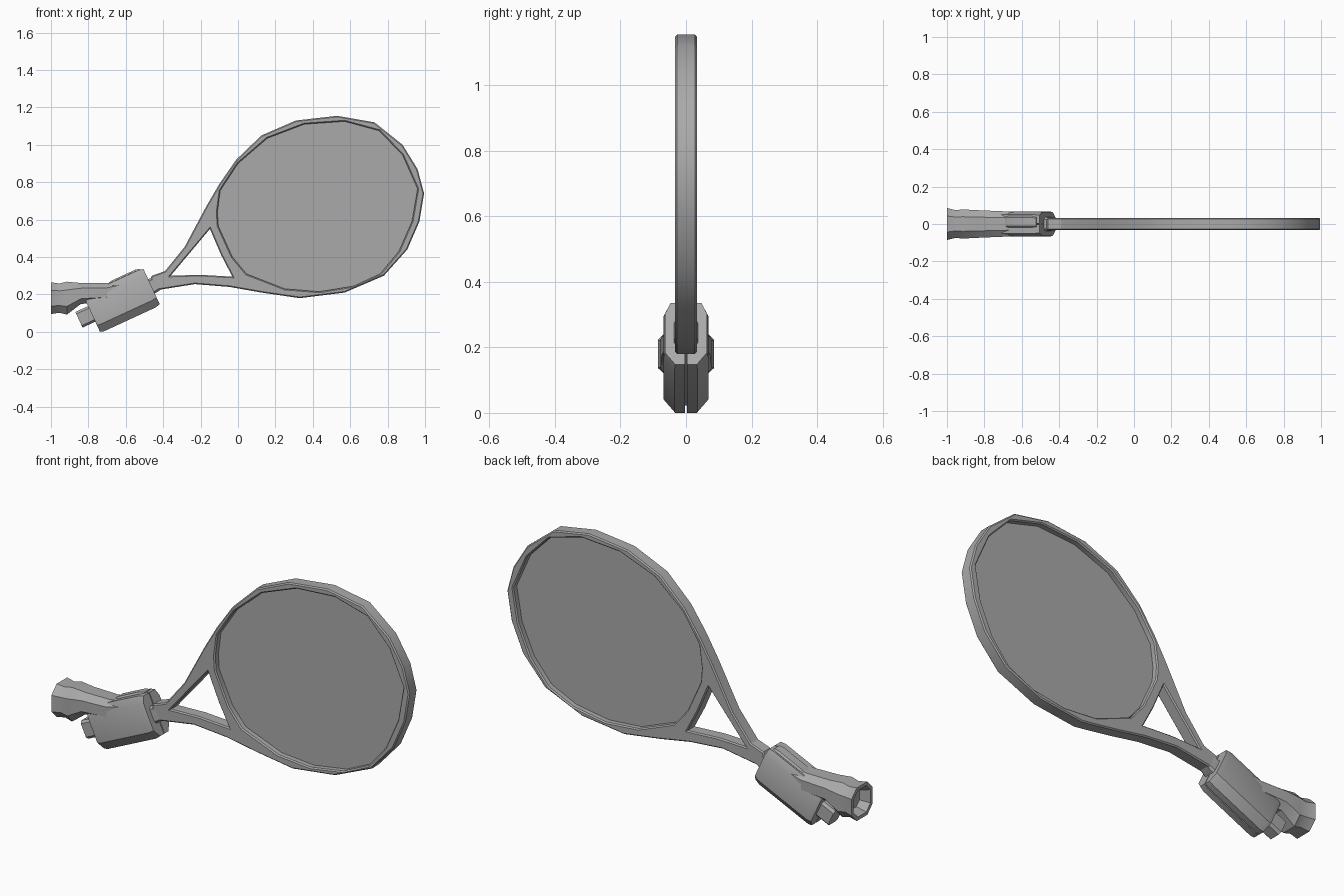
import bpy
import bmesh
import math
from mathutils import Matrix, Vector

default_cube = bpy.data.objects.get("Cube")
if default_cube:
    bpy.data.objects.remove(default_cube, do_unlink=True)

grey = bpy.data.materials.new("neutral_grey")
grey.use_nodes = True
colour = (0.4, 0.4, 0.4, 1)
grey.diffuse_color = colour
grey.node_tree.nodes["Principled BSDF"].inputs["Base Color"].default_value = colour

# Grip frame: local x runs along the handle, local z across it
GRIP = Matrix.Rotation(math.radians(-24.8), 4, "Y")
GRIP_HEIGHT = 0.415


def finish(name, bm):
    """Clean a bmesh, turn it into an object and shade it."""
    bmesh.ops.remove_doubles(bm, verts=bm.verts, dist=0.0001)
    bmesh.ops.recalc_face_normals(bm, faces=bm.faces)
    mesh = bpy.data.meshes.new(name)
    bm.to_mesh(mesh)
    bm.free()
    mesh.materials.append(grey)
    obj = bpy.data.objects.new(name, mesh)
    bpy.context.collection.objects.link(obj)
    bpy.ops.object.select_all(action="DESELECT")
    obj.select_set(True)
    bpy.context.view_layer.objects.active = obj
    bpy.ops.object.shade_smooth_by_angle(angle=math.radians(30))
    return obj


def flat_shape(name, outlines, half_depth, chamfer=0.0):
    """Extrude filled outlines drawn in the xz plane; inner ones are holes."""
    curve = bpy.data.curves.new(name + "_outline", "CURVE")
    curve.dimensions = "2D"
    curve.fill_mode = "BOTH"
    curve.extrude = half_depth - chamfer
    curve.bevel_depth = chamfer
    curve.bevel_resolution = 0
    curve.offset = -chamfer
    for outline in outlines:
        spline = curve.splines.new("POLY")
        spline.points.add(len(outline) - 1)
        for point, (x, z) in zip(spline.points, outline):
            point.co = (x, z, 0, 1)
        spline.use_cyclic_u = True
    helper = bpy.data.objects.new(name + "_helper", curve)
    bpy.context.collection.objects.link(helper)
    depsgraph = bpy.context.evaluated_depsgraph_get()
    mesh = bpy.data.meshes.new_from_object(helper.evaluated_get(depsgraph))
    bpy.data.objects.remove(helper, do_unlink=True)
    bm = bmesh.new()
    bm.from_mesh(mesh)
    bpy.data.meshes.remove(mesh)
    bm.transform(Matrix.Rotation(math.pi / 2, 4, "X"))
    return finish(name, bm)


def loft(name, rings, matrix=Matrix.Identity(4)):
    """Skin matching rings of points and cap both ends."""
    bm = bmesh.new()
    loops = [[bm.verts.new(matrix @ Vector(p)) for p in ring] for ring in rings]
    for a, b in zip(loops, loops[1:]):
        for i in range(len(a)):
            j = (i + 1) % len(a)
            bm.faces.new((a[i], a[j], b[j], b[i]))
    bm.faces.new(loops[0])
    bm.faces.new(loops[-1])
    return finish(name, bm)


def grip_bar(name, section, stations):
    """Run a (y, z) section along the handle, scaled at each station."""
    rings = [[(u, y * s, GRIP_HEIGHT + z * s) for y, z in section]
             for u, s in stations]
    return loft(name, rings, GRIP)


def octagon(x, height, ry, rz):
    """Chamfered rectangular ring across the x axis."""
    cut = 0.5
    corners = [(1, -cut), (1, cut), (cut, 1), (-cut, 1),
               (-1, cut), (-1, -cut), (-cut, -1), (cut, -1)]
    return [(x, ry * a, height + rz * b) for a, b in corners]


def box_section(y, z, half_y, half_z, cut):
    """Chamfered rectangle as a section for a grip bar."""
    return [(y + sy * a, z + sz * b) for sy, sz, a, b in (
        (1, -1, half_y, half_z - cut), (1, 1, half_y, half_z - cut),
        (1, 1, half_y - cut, half_z), (-1, 1, half_y - cut, half_z),
        (-1, 1, half_y, half_z - cut), (-1, -1, half_y, half_z - cut),
        (-1, -1, half_y - cut, half_z), (1, -1, half_y - cut, half_z))]


# Racket frame: one outline with the string bed and throat cut out
frame_outer = [
    (-.46, .30), (-.39, .325), (-.285, .455), (-.17, .67), (-.1, .79),
    (-.01, .92), (.125, 1.05), (.31, 1.13), (.53, 1.155), (.73, 1.12),
    (.88, 1.0), (.96, .87), (.995, .74), (.97, .59), (.905, .44),
    (.78, .3), (.57, .21), (.33, .18), (.125, .21), (-.045, .24),
    (-.23, .255), (-.42, .225), (-.5, .22)]
string_hole = [
    (-.105, .565), (-.11, .64), (-.095, .755), (0, .9), (.157, 1.035),
    (.355, 1.11), (.57, 1.125), (.755, 1.075), (.88, .945), (.96, .765),
    (.93, .59), (.86, .43), (.76, .31), (.62, .245), (.435, .215),
    (.25, .23), (.045, .31), (-.03, .4)]
throat_hole = [(-.15, .55), (-.36, .3), (-.205, .305), (-.03, .295), (-.09, .41)]
flat_shape("racket_frame", [frame_outer, string_hole, throat_hole], 0.033, 0.006)
flat_shape("string_bed", [string_hole], 0.002)

# Handle running through the fist, with its butt showing behind
grip_bar("racket_handle", box_section(0, 0, 0.04, 0.046, 0.012),
         [(-.745, 1), (-.34, 1), (-.28, .8)])

# Fist: two mirrored finger shells meeting at a narrow seam
shell = [(.003, -.112), (.035, -.112), (.068, -.07),
         (.068, .07), (.05, .108), (.003, .108)]
for side, sign in (("left", 1), ("right", -1)):
    half = [(y * sign, z) for y, z in shell]
    grip_bar("fist_shell_" + side, half,
             [(-.67, .94), (-.65, 1), (-.345, 1), (-.318, .94)])

# Thumb lying along the top of the fist
grip_bar("thumb", box_section(0.012, 0.095, 0.03, 0.022, 0.008),
         [(-.52, .95), (-.5, 1), (-.36, 1), (-.335, .95)])

# Back of the hand with a flared, hollow wrist
wrist_stations = [
    (-.95, .18, .05, .05), (-1, .18, .068, .068), (-1, .18, .086, .085),
    (-.955, .18, .074, .078), (-.915, .18, .078, .088),
    (-.84, .205, .074, .056), (-.7, .21, .068, .05), (-.58, .24, .06, .045)]
loft("hand_back_and_wrist", [octagon(*station) for station in wrist_stations])
